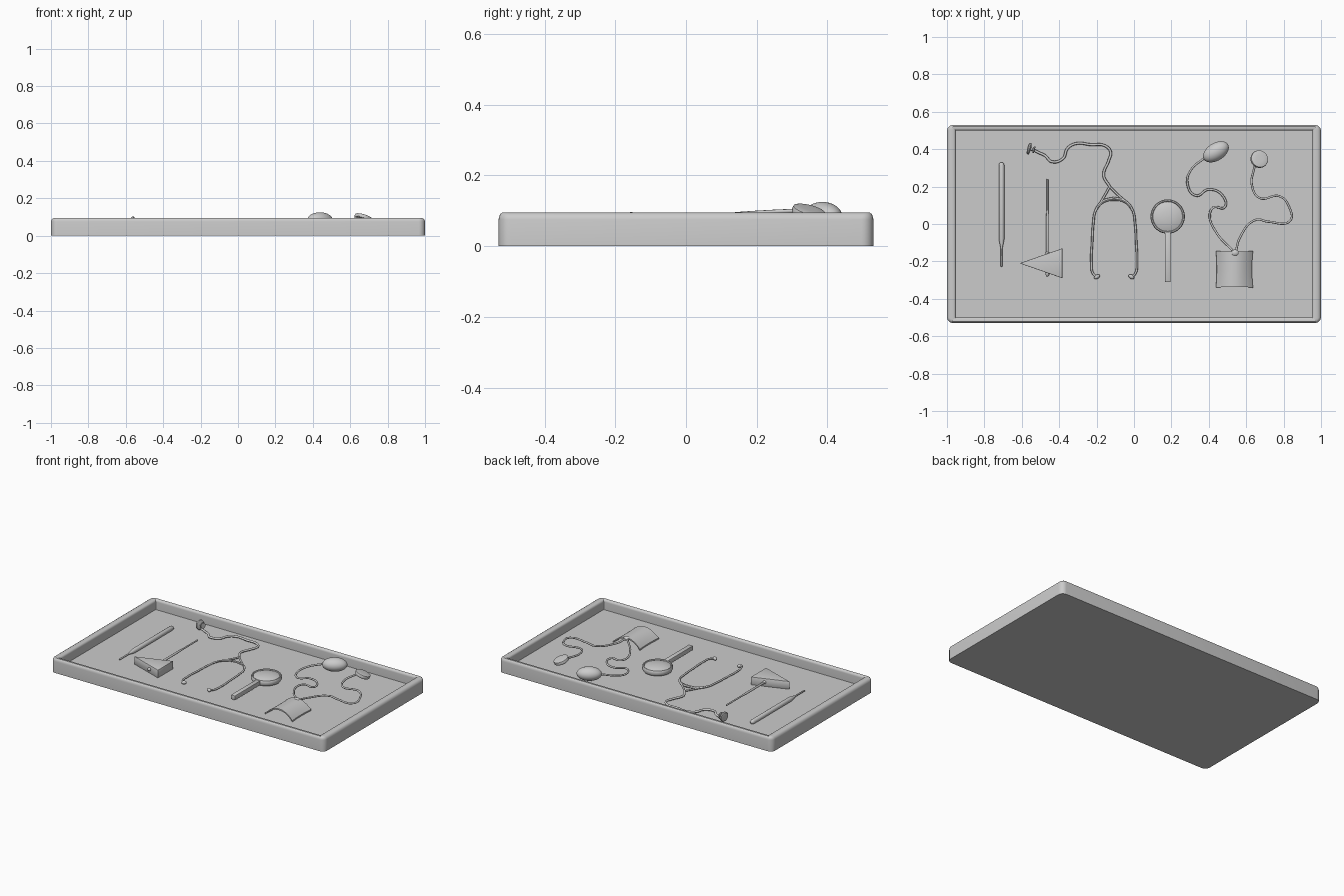
import bpy, bmesh, math
from mathutils import Vector, Matrix

if "Cube" in bpy.data.objects:
    bpy.data.objects.remove(bpy.data.objects["Cube"])

FLOOR = 0.03


def add_mesh(name, bm, angle=40):
    bmesh.ops.recalc_face_normals(bm, faces=bm.faces)
    me = bpy.data.meshes.new(name)
    bm.to_mesh(me)
    bm.free()
    ob = bpy.data.objects.new(name, me)
    bpy.context.collection.objects.link(ob)
    activate(ob)
    bpy.ops.object.shade_smooth_by_angle(angle=math.radians(angle))
    return ob


def activate(ob):
    bpy.ops.object.select_all(action='DESELECT')
    ob.select_set(True)
    bpy.context.view_layer.objects.active = ob


def skin_loops(name, loops, angle=40):
    """Join successive closed loops with quads and cap both ends."""
    bm = bmesh.new()
    rings = [[bm.verts.new(p) for p in loop] for loop in loops]
    n = len(rings[0])
    for a, b in zip(rings, rings[1:]):
        for i in range(n):
            bm.faces.new((a[i], a[(i + 1) % n], b[(i + 1) % n], b[i]))
    bm.faces.new(rings[0])
    bm.faces.new(rings[-1])
    return add_mesh(name, bm, angle)


def lathe(name, profile, centre, axis=(0, 0, 1), sides=32):
    """Revolve (radius, height) pairs about an axis."""
    rot = Vector((0, 0, 1)).rotation_difference(Vector(axis).normalized()).to_matrix()
    loops = [[Vector(centre) + rot @ Vector((r * math.cos(math.tau * i / sides),
              r * math.sin(math.tau * i / sides), h)) for i in range(sides)]
             for r, h in profile]
    return skin_loops(name, loops)


def tube(name, pts, radius):
    """Round tube along a smooth path."""
    cu = bpy.data.curves.new(name, 'CURVE')
    cu.dimensions = '3D'
    cu.bevel_depth, cu.bevel_resolution, cu.resolution_u = radius, 2, 8
    cu.use_fill_caps = True
    sp = cu.splines.new('BEZIER')
    sp.bezier_points.add(len(pts) - 1)
    for bp, p in zip(sp.bezier_points, pts):
        bp.co = p
        bp.handle_left_type = bp.handle_right_type = 'AUTO'
    ob = bpy.data.objects.new(name, cu)
    bpy.context.collection.objects.link(ob)
    activate(ob)
    bpy.ops.object.convert(target='MESH')
    bpy.ops.object.shade_smooth_by_angle(angle=math.radians(50))


def flat(pts, z):
    return [(x, y, z) for x, y in pts]


def ellipsoid(name, centre, radii, angle=0.0):
    bm = bmesh.new()
    bmesh.ops.create_uvsphere(bm, u_segments=32, v_segments=16, radius=1)
    bmesh.ops.transform(bm, verts=bm.verts, matrix=Matrix.Translation(centre)
                        @ Matrix.Rotation(angle, 4, 'Z') @ Matrix.Diagonal((*radii, 1)))
    return add_mesh(name, bm)


def box(name, centre, size, bevel=0.004):
    bm = bmesh.new()
    bmesh.ops.create_cube(bm, size=1, matrix=Matrix.Translation(centre) @ Matrix.Diagonal((*size, 1)))
    bmesh.ops.bevel(bm, geom=bm.edges[:], offset=bevel, segments=2, affect='EDGES', profile=0.5)
    return add_mesh(name, bm)


# Tray with rounded rim
def tray_loop(inset, z):
    hx, hy = 1 - inset, 0.53 - inset * 0.62
    r = max(0.034 - inset, 0.001)
    pts = []
    for k, (sx, sy) in enumerate(((1, 1), (-1, 1), (-1, -1), (1, -1))):
        for i in range(7):
            a = math.pi / 2 * (k + i / 6)
            pts.append((sx * (hx - r) + r * math.cos(a), sy * (hy - r) + r * math.sin(a), z))
    return pts


rim = [(0, 0), (0, .075), (.002, .083), (.007, .09), (.016, .095), (.036, .095),
       (.043, .092), (.047, .086), (.048, .08), (.048, FLOOR)]
skin_loops("tray", [tray_loop(*p) for p in rim])

# Thin probe with narrow tip
lathe("probe", [(.004, 0), (.012, .006), (.015, .016), (.015, .41), (.006, .455),
                (.005, .465), (.005, .555), (.002, .56)], (-.708, .33, .043), (0, -1, 0), 16)

# Reflex hammer: wedge head on a slim handle
bm = bmesh.new()
tri = [(-.612, -.21), (-.383, -.29), (-.383, -.13)]
base = bm.faces.new([bm.verts.new((*p, FLOOR)) for p in tri])
ext = bmesh.ops.extrude_face_region(bm, geom=[base])
bmesh.ops.translate(bm, verts=[v for v in ext["geom"] if isinstance(v, bmesh.types.BMVert)],
                    vec=(0, 0, .053))
bmesh.ops.bevel(bm, geom=bm.edges[:], offset=.003, segments=2, affect='EDGES', profile=0.5)
add_mesh("hammer_head", bm)
lathe("hammer_handle", [(.004, 0), (.005, .004), (.005, .16), (.007, .2), (.007, .515),
                        (.004, .52)], (-.463, .24, .058), (0, -1, 0), 12)
for i, y in enumerate((-.158, -.266)):
    ellipsoid(f"hammer_collar_{i}", (-.463, y, .058), (.011, .012, .011))

# Stethoscope: two ear tubes, spring, branch tubes, main tube, chest piece
for s, side in ((-1, "left"), (1, "right")):
    leg = [(0, .14), (.06, .122), (.098, .075), (.112, .0), (.118, -.1), (.122, -.2),
           (.113, -.265), (.085, -.288)]
    tube(f"ear_tube_{side}", [(-.106 + s * x, y, .048) for x, y in leg], .006)
    ellipsoid(f"ear_tip_{side}", (-.106 + s * .092, -.282, .048), (.017, .011, .011), -s * .6)
    tube(f"branch_tube_{side}", [(-.13, .2, .048), (-.12 + s * .035, .155, .048),
                                 (-.106 + s * .075, .11, .048)], .006)
tube("head_spring", flat([(-.205, .07), (-.17, .112), (-.106, .128), (-.042, .112), (-.007, .07)], .05), .004)
tube("main_tube", flat([(-.13, .2), (-.162, .26), (-.135, .34), (-.125, .385), (-.155, .418),
                        (-.23, .424), (-.31, .43), (-.355, .405), (-.38, .35), (-.44, .333),
                        (-.475, .365), (-.51, .382), (-.548, .4)], .049), .007)
lathe("chest_piece", [(.018, -.014), (.028, -.012), (.032, -.007), (.030, 0), (.008, .004),
                      (.008, .014), (.018, .018), (.018, .024)],
      (-.555, .402, .072), (1, -.25, .1), 24)

# Round mirror with a flat handle
lathe("mirror_disc", [(.07, .04), (.086, .043), (.092, .054), (.092, .07), (.088, .077), (.082, .077),
                      (.079, .072), (.06, .079), (.03, .084), (.004, .085)], (.18, .04, 0), sides=48)
box("mirror_handle", (.18, -.175, .06), (.031, .27, .03))

# Arm cuff: arched sheet with slightly pinched sides
loops = []
for i in range(17):
    u = -1 + i / 8
    z = FLOOR + .002 + .05 * (1 - u * u)
    row = []
    for dz in (0, .009):
        vs = [-1, -.96, -.5, 0, .5, .96, 1]
        for v in (vs if dz else reversed(vs)):
            x = .537 + u * (.094 + .005 * v * v)
            y = -.242 + v * (.095 + .004 * u ** 4)
            row.append((x, y, z + dz))
    loops.append(row)
skin_loops("arm_cuff", loops)
ellipsoid("cuff_port", (.54, -.155, .082), (.021, .018, .014))

# Hose to the squeeze bulb
tube("bulb_hose", [(.53, -.145, .08), (.44, -.045, .065), (.405, .05, .06), (.425, .088, .06),
                   (.485, .09, .058), (.475, .15, .056), (.4, .185, .056), (.33, .152, .055),
                   (.285, .22, .058), (.305, .29, .068), (.375, .352, .082)], .006)
ellipsoid("squeeze_bulb", (.438, .386, .082), (.076, .047, .043), math.radians(32))

# Hose to the tilted pressure gauge
tube("gauge_hose", [(.545, -.145, .08), (.565, -.075, .072), (.65, .022, .07), (.72, .012, .07),
                    (.835, .018, .073), (.83, .09, .08), (.78, .148, .088), (.67, .14, .09),
                    (.63, .21, .095), (.645, .31, .1)], .006)
lathe("pressure_gauge", [(.04, -.014), (.046, -.01), (.048, 0), (.046, .008), (.04, .01),
                         (.02, .011), (.002, .011)], (.67, .347, .096), (.3, .25, 1))
